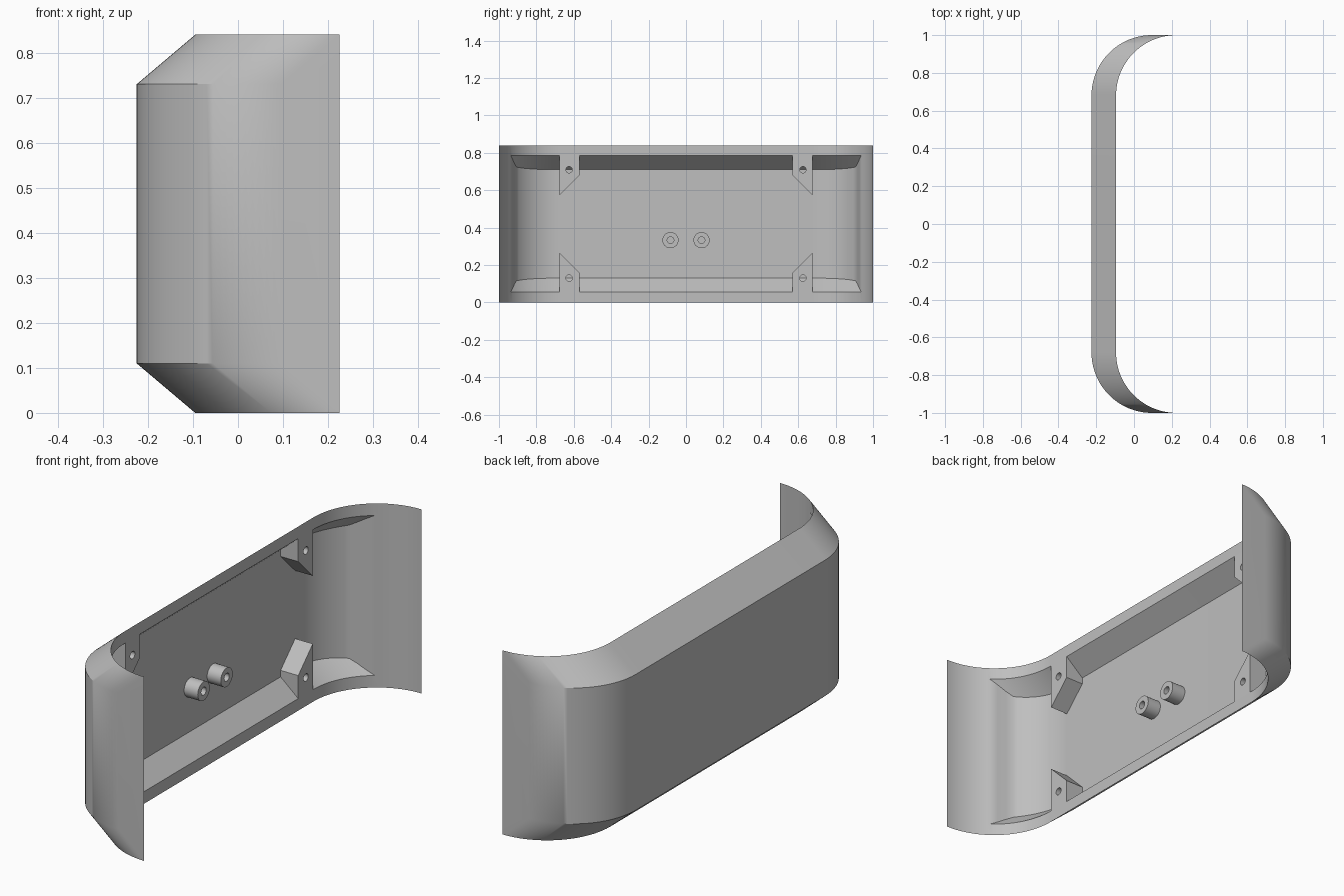
import bpy, bmesh
from math import sin, cos, pi, radians
from mathutils import Matrix

if "Cube" in bpy.data.objects:
    bpy.data.objects.remove(bpy.data.objects["Cube"])

HEIGHT, MID = 0.84, 0.42
FRONT, RIM = -0.225, -0.095       # outer wall and open rim in x
RADIUS, STRAIGHT = 0.32, 0.68     # rounded ends of the cover
DEPTH, WALL = RIM - FRONT, 0.041
CHAMFER, LIP = 0.11, 0.055
SLOPE = CHAMFER / DEPTH
POCKET_X = FRONT + WALL
POCKET_Z = LIP + SLOPE * (DEPTH - WALL)

grey = bpy.data.materials.new("plain grey")
grey.use_nodes = True
colour = (0.52, 0.52, 0.52, 1)
grey.diffuse_color = colour
grey.node_tree.nodes["Principled BSDF"].inputs["Base Color"].default_value = colour


def finish(bm, name):
    bmesh.ops.recalc_face_normals(bm, faces=bm.faces)
    mesh = bpy.data.meshes.new(name)
    bm.to_mesh(mesh)
    bm.free()
    mesh.materials.append(grey)
    obj = bpy.data.objects.new(name, mesh)
    bpy.context.collection.objects.link(obj)
    return obj


def smooth(obj):
    bpy.ops.object.select_all(action="DESELECT")
    obj.select_set(True)
    bpy.context.view_layer.objects.active = obj
    bpy.ops.object.shade_smooth_by_angle(angle=radians(30))


def section(angle, side):
    """Cross-section of the shell at one point of its rounded path."""
    x = FRONT + RADIUS * (1 - cos(angle))
    y = side * (STRAIGHT + RADIUS * sin(angle))
    # the pocket runs out near the ends of the curve
    fade = min(max((angle - radians(46)) / radians(7), 0), 1)
    shift = WALL / max(cos(angle), 0.3)
    shift = min(shift + (DEPTH - shift) * fade, DEPTH)
    z = LIP + SLOPE * (DEPTH - shift)
    lower = [(x + shift, z), (x + DEPTH, LIP), (x + DEPTH, 0), (x, CHAMFER)]
    upper = [(px, HEIGHT - pz) for px, pz in reversed(lower)]
    return [(px, y, pz) for px, pz in lower + upper]


# Shell: chamfered channel lofted along the straight and both curved ends
STEPS = 32
angles = [pi / 2 * i / STEPS for i in range(STEPS + 1)]
path = [(a, -1) for a in reversed(angles)] + [(a, 1) for a in angles]
bm = bmesh.new()
rings = [[bm.verts.new(p) for p in section(a, s)] for a, s in path]
for r0, r1 in zip(rings, rings[1:]):
    for i in range(len(r0)):
        j = (i + 1) % len(r0)
        bm.faces.new((r0[i], r0[j], r1[j], r1[i]))
for ring in (rings[0], rings[-1]):
    bm.faces.new(ring)
bmesh.ops.remove_doubles(bm, verts=bm.verts, dist=0.0001)
smooth(finish(bm, "cover_shell"))


def cylinder(bm, radius, x0, x1, y, z, sides=32):
    place = Matrix.Translation(((x0 + x1) / 2, y, z)) @ Matrix.Rotation(pi / 2, 4, "Y")
    bmesh.ops.create_cone(bm, cap_ends=True, segments=sides, radius1=radius,
                          radius2=radius, depth=x1 - x0, matrix=place)


def drill(obj, radius, y, z):
    bm = bmesh.new()
    cylinder(bm, radius, FRONT - 0.05, RIM + 0.05, y, z)
    cutter = finish(bm, obj.name + "_cutter")
    mod = obj.modifiers.new("hole", "BOOLEAN")
    mod.operation, mod.solver, mod.object = "DIFFERENCE", "EXACT", cutter
    bpy.context.view_layer.update()
    evaluated = obj.evaluated_get(bpy.context.evaluated_depsgraph_get())
    mesh = bpy.data.meshes.new_from_object(evaluated)
    obj.modifiers.clear()
    obj.data = mesh
    bpy.data.objects.remove(cutter)
    smooth(obj)


# Screw posts: four wedges with slanted ends in the pocket corners
for side, side_name in ((1, "back"), (-1, "front")):
    for top in (True, False):
        bm = bmesh.new()
        loops = []
        for y, reach in ((0.675, 0.265), (0.57, 0.16)):
            profile = [(RIM, LIP), (POCKET_X - 0.001, POCKET_Z - 0.001),
                       (POCKET_X - 0.001, reach), (RIM, reach)]
            loops.append([bm.verts.new((x, side * y, HEIGHT - z if top else z))
                          for x, z in profile])
        a, b = loops
        bm.faces.new(a)
        bm.faces.new(b)
        for i in range(4):
            j = (i + 1) % 4
            bm.faces.new((a[i], a[j], b[j], b[i]))
        post = finish(bm, f"{'upper' if top else 'lower'}_{side_name}_screw_post")
        drill(post, 0.017, side * 0.625, HEIGHT - POCKET_Z if top else POCKET_Z)

# Pair of hollow round bosses on the inner wall
for side, side_name in ((1, "back"), (-1, "front")):
    bm = bmesh.new()
    cylinder(bm, 0.043, POCKET_X - 0.001, RIM - 0.02, side * 0.083, 0.333)
    drill(finish(bm, f"{side_name}_boss"), 0.018, side * 0.083, 0.333)
